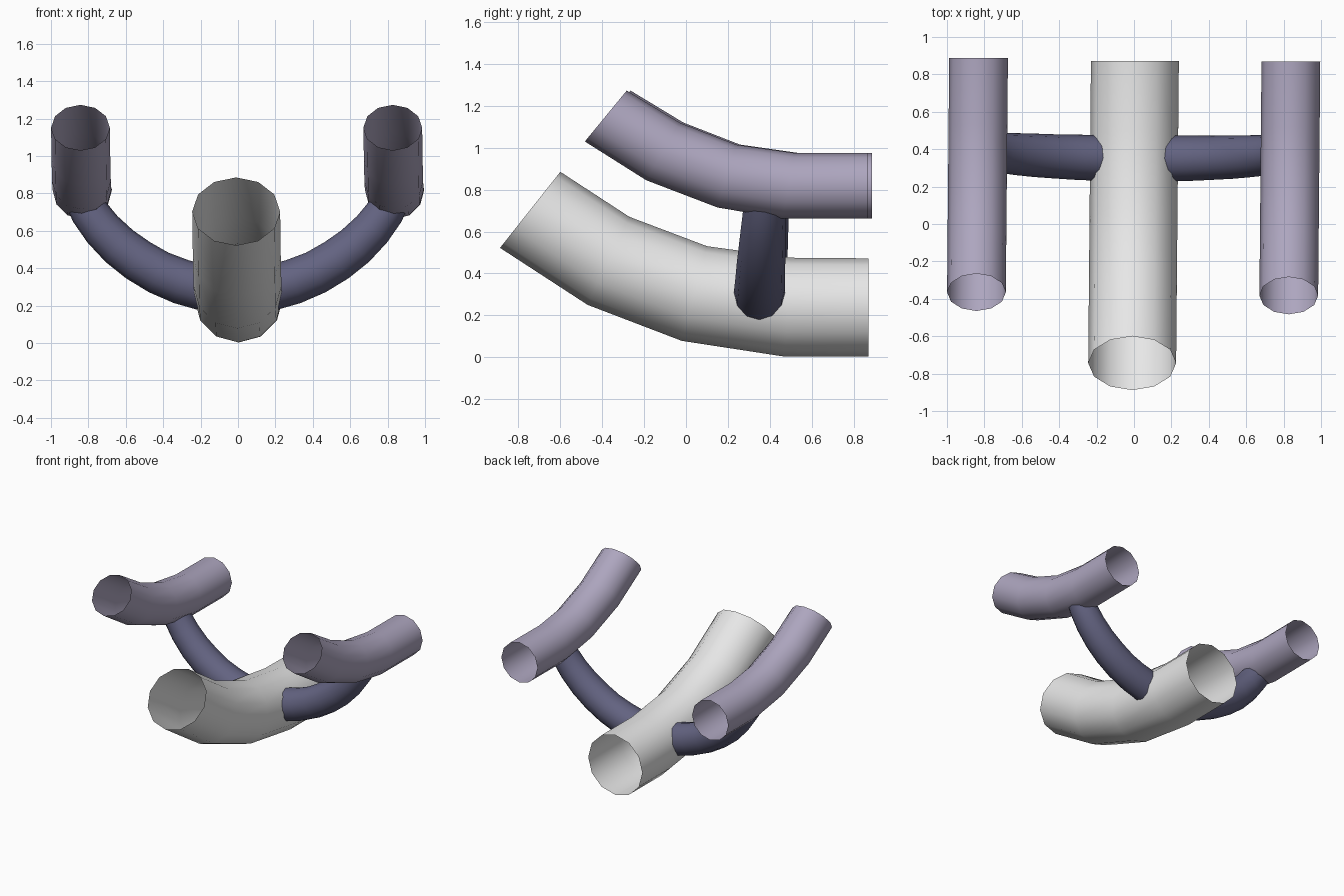
import bpy, bmesh, math
from mathutils import Vector

if "Cube" in bpy.data.objects:
    bpy.data.objects.remove(bpy.data.objects["Cube"])

SIDES = 12

def material(name, rgb):
    m = bpy.data.materials.new(name)
    m.diffuse_color = (*rgb, 1)
    m.use_nodes = True
    m.node_tree.nodes["Principled BSDF"].inputs["Base Color"].default_value = m.diffuse_color
    return m

light_grey = material("light grey", (0.80, 0.80, 0.80))
lavender = material("lavender grey", (0.42, 0.38, 0.52))
slate = material("dark slate blue", (0.125, 0.125, 0.22))

def skin(name, rings, mat):
    """Open tube through rings given as (centre, axis_u, axis_v)."""
    bm = bmesh.new()
    loops = []
    for c, u, v in rings:
        loops.append([bm.verts.new(c + u * math.cos(a) + v * math.sin(a))
                      for a in (2 * math.pi * i / SIDES for i in range(SIDES))])
    for a, b in zip(loops, loops[1:]):
        for i in range(SIDES):
            j = (i + 1) % SIDES
            bm.faces.new((a[i], a[j], b[j], b[i]))
    bmesh.ops.recalc_face_normals(bm, faces=bm.faces)
    # make the normals face outwards on the open tube
    bm.faces.ensure_lookup_table()
    f = bm.faces[0]
    f.normal_update()
    mid = (rings[0][0] + rings[1][0]) / 2
    if f.normal.dot(f.calc_center_median() - mid) < 0:
        bmesh.ops.reverse_faces(bm, faces=bm.faces)
    me = bpy.data.meshes.new(name)
    bm.to_mesh(me)
    bm.free()
    me.materials.append(mat)
    me.polygons.foreach_set("use_smooth", [True] * len(me.polygons))
    ob = bpy.data.objects.new(name, me)
    bpy.context.collection.objects.link(ob)
    return ob

def body_tube(name, top, bottom, radius, x_at, dy, mat):
    """Bent tube from its upper and lower side-view outlines (y, z)."""
    rings = []
    for (ty, tz), (by, bz) in zip(top, bottom):
        t, b = Vector((0, ty + dy, tz)), Vector((0, by + dy, bz))
        c = (t + b) / 2
        half = (t - b) / 2
        c.x = x_at + 0.009 * c.y          # slight yaw of the whole model
        rings.append((c, half, Vector((radius, 0, 0))))
    return skin(name, rings, mat)

# large central tube
body_tube("centre_tube",
          [(0.871, 0.472), (0.50, 0.475), (0.10, 0.53), (-0.27, 0.67), (-0.60, 0.885)],
          [(0.871, 0.003), (0.47, 0.003), (-0.02, 0.078), (-0.47, 0.25), (-0.888, 0.522)],
          0.235, -0.003, 0, light_grey)

# two smaller outer tubes
for name, x, dy in (("right_tube", 0.831, 0), ("left_tube", -0.839, 0.018)):
    body_tube(name,
              [(0.869, 0.975), (0.52, 0.975), (0.24, 1.015), (-0.03, 1.12), (-0.283, 1.273)],
              [(0.869, 0.662), (0.46, 0.662), (0.15, 0.715), (-0.19, 0.845), (-0.483, 1.03)],
              0.157, x, dy, lavender)

# curved struts joining the outer tubes to the centre tube
path = [(0.18, 0.295, 0.122), (0.30, 0.328, 0.121), (0.42, 0.377, 0.118), (0.53, 0.442, 0.116),
        (0.63, 0.517, 0.112), (0.72, 0.607, 0.107), (0.79, 0.70, 0.102), (0.82, 0.76, 0.10)]
for name, s in (("right_strut", 1), ("left_strut", -1)):
    pts = [Vector((s * x - 0.004, 0.352 - s * 0.009 * x + 0.075 * (z - 0.3), z))
           for x, z, r in path]
    rings = []
    for i, p in enumerate(pts):
        t = (pts[min(i + 1, len(pts) - 1)] - pts[max(i - 1, 0)]).normalized()
        u = Vector((0, 1, 0))
        u = (u - t * u.dot(t)).normalized()
        r = path[i][2]
        rings.append((p, u * r, t.cross(u) * r))
    skin(name, rings, slate)
